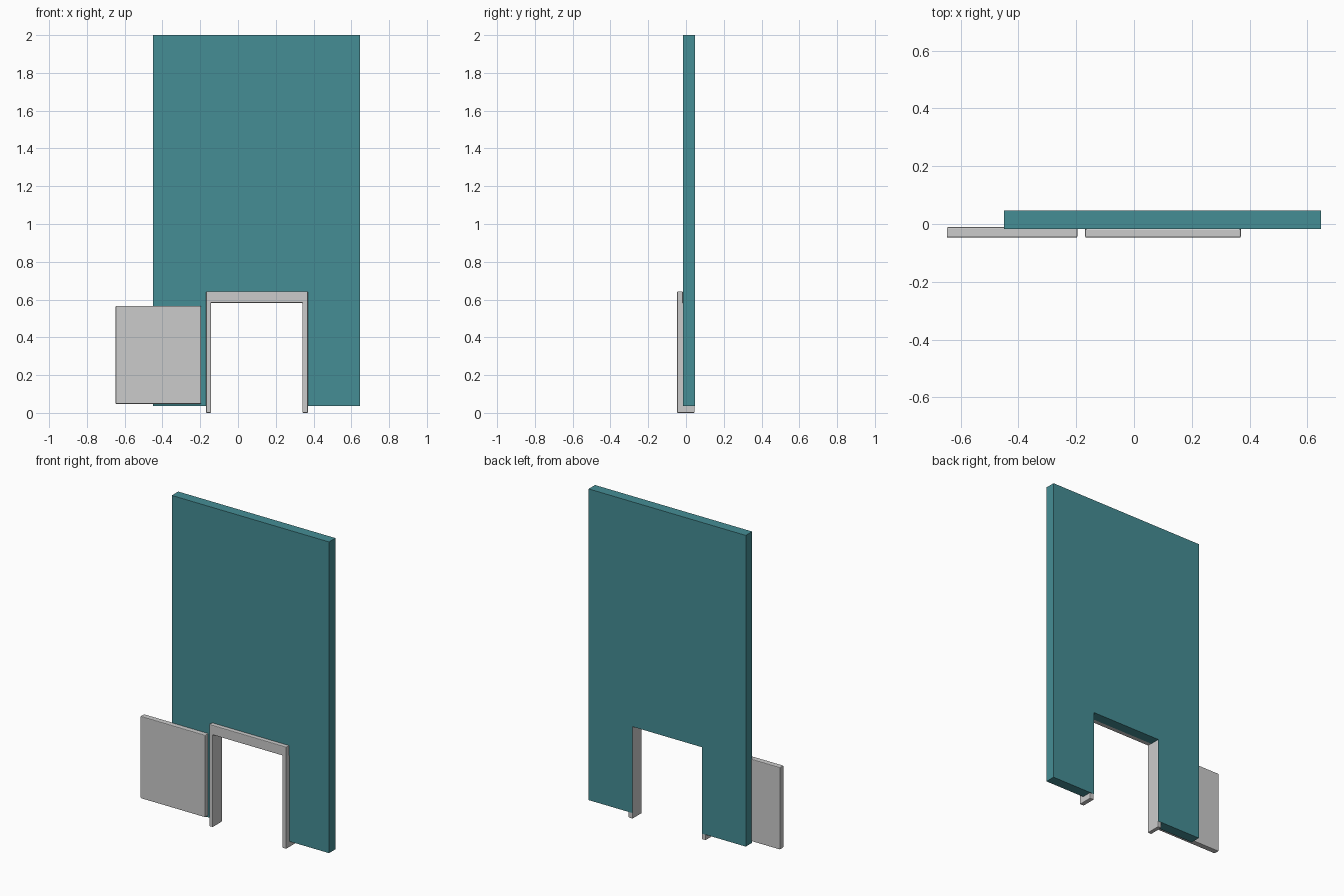
import bpy, bmesh

if "Cube" in bpy.data.objects:
    bpy.data.objects.remove(bpy.data.objects["Cube"])

FRONT, WALL_FRONT, BACK = -0.047, -0.017, 0.047


def finish(name, bm, bevel=0.0, material=None):
    bmesh.ops.recalc_face_normals(bm, faces=bm.faces)
    mesh = bpy.data.meshes.new(name)
    bm.to_mesh(mesh)
    bm.free()
    obj = bpy.data.objects.new(name, mesh)
    bpy.context.collection.objects.link(obj)
    if material:
        mesh.materials.append(material)
    if bevel:
        mod = obj.modifiers.new("soft_edges", 'BEVEL')
        mod.width = bevel
        mod.segments = 2
        mod.limit_method = 'ANGLE'
    return obj


def extrude_y(bm, faces, dy):
    ret = bmesh.ops.extrude_face_region(bm, geom=faces)["geom"]
    bmesh.ops.translate(bm, vec=(0, dy, 0),
                        verts=[g for g in ret if isinstance(g, bmesh.types.BMVert)])
    return [g for g in ret if isinstance(g, bmesh.types.BMFace)]


def slab(outlines, y0, y1):
    """Thicken one or more touching x-z outlines from y0 to y1."""
    bm = bmesh.new()
    faces = [bm.faces.new([bm.verts.new((x, y0, z)) for x, z in o]) for o in outlines]
    bmesh.ops.remove_doubles(bm, verts=bm.verts, dist=1e-5)
    return bm, extrude_y(bm, list(bm.faces), y1 - y0)


teal = bpy.data.materials.new("teal")
teal.diffuse_color = (0.06, 0.27, 0.30, 1)
teal.use_nodes = True
teal.node_tree.nodes["Principled BSDF"].inputs["Base Color"].default_value = teal.diffuse_color

# Tall wall panel with a notch for the opening
xl, xr, zt = -0.144, 0.342, 0.582
bm, _ = slab([[(-0.45, 0.037), (xl, 0.037), (xl, zt), (xr, zt), (xr, 0.037),
               (0.647, 0.037), (0.647, 2.0), (-0.45, 2.0)]], WALL_FRONT, BACK)
finish("wall", bm, material=teal)

# Door frame: front trim, with the legs continuing through the wall as linings
ol, il, ir, orr, top = -0.169, -0.143, 0.341, 0.37, 0.643
bm, backs = slab([
    [(ol, 0), (il, 0), (il, zt), (ol, zt)],
    [(ir, 0), (orr, 0), (orr, zt), (ir, zt)],
    [(ol, zt), (il, zt), (ir, zt), (orr, zt), (orr, top), (ol, top)],
], FRONT, WALL_FRONT)
legs = [f for f in backs if f.calc_center_median().z < 0.5]
extrude_y(bm, legs, 0.0455 - WALL_FRONT)
finish("door_frame", bm, bevel=0.004)

# Door leaf swung flat against the wall
bm, _ = slab([[(-0.648, 0.048), (-0.196, 0.048), (-0.196, 0.566), (-0.648, 0.566)]],
             FRONT, -0.011)
finish("door", bm, bevel=0.004)
